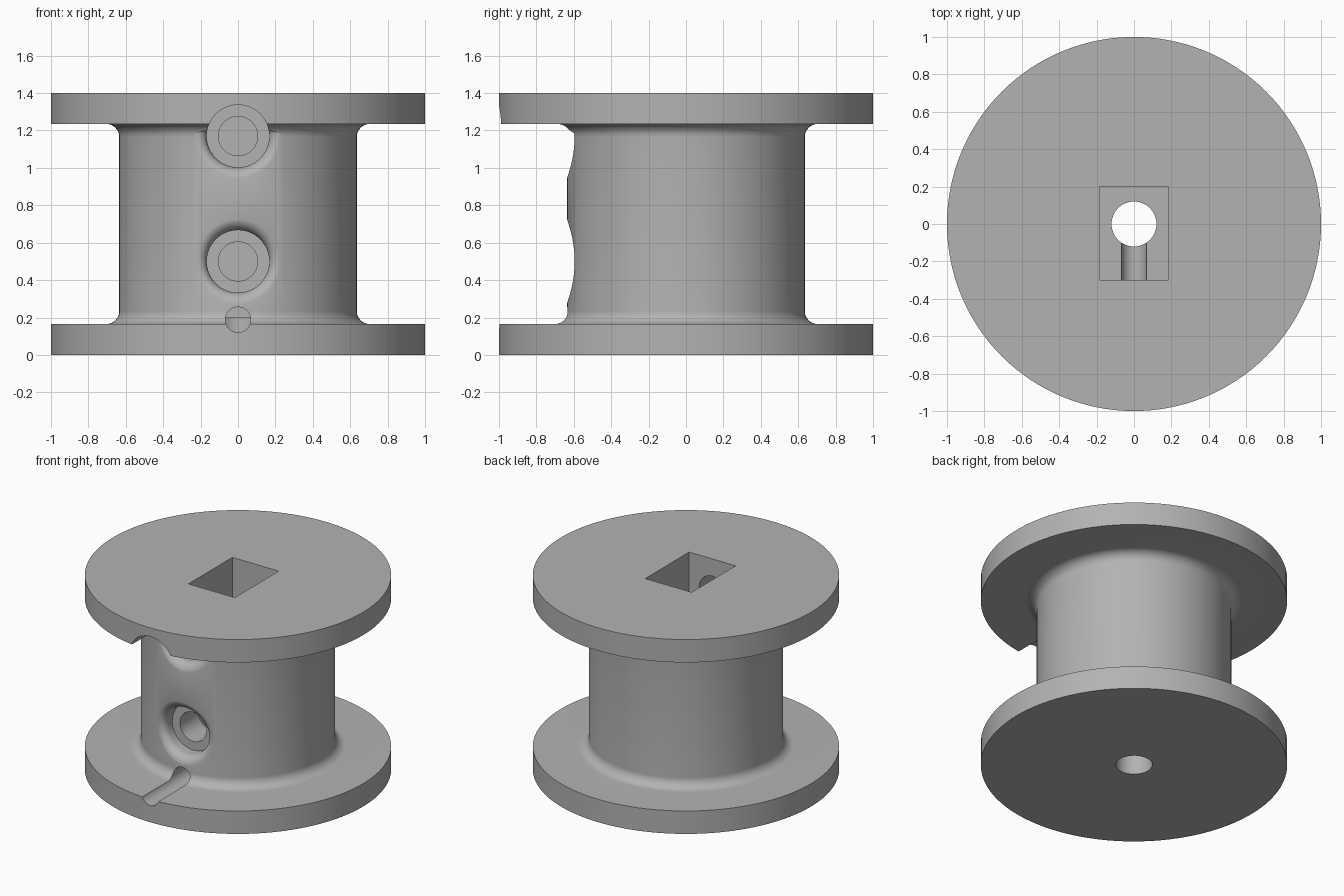
import bpy, bmesh
from math import sin, cos, pi, sqrt, radians

if "Cube" in bpy.data.objects:
    bpy.data.objects.remove(bpy.data.objects["Cube"])

SEG = 128
FLANGE, HEIGHT, CORE, FILLET = 0.165, 1.4, 0.635, 0.07
BORE, FLARE = 0.167, 0.07

grey = bpy.data.materials.new("plain grey")
grey.use_nodes = True
grey.diffuse_color = (0.45, 0.45, 0.45, 1)
grey.node_tree.nodes["Principled BSDF"].inputs["Base Color"].default_value = (0.45, 0.45, 0.45, 1)


def skin(name, rings):
    """Closed solid from a stack of equal-sized rings, capped at both ends."""
    bm = bmesh.new()
    loops = [[bm.verts.new(p) for p in ring] for ring in rings]
    n = len(loops[0])
    for a, b in zip(loops, loops[1:]):
        for i in range(n):
            j = (i + 1) % n
            bm.faces.new((a[i], a[j], b[j], b[i]))
    bm.faces.new(loops[0][::-1])
    bm.faces.new(loops[-1])
    bmesh.ops.recalc_face_normals(bm, faces=bm.faces)
    mesh = bpy.data.meshes.new(name)
    bm.to_mesh(mesh)
    bm.free()
    mesh.materials.append(grey)
    obj = bpy.data.objects.new(name, mesh)
    bpy.context.collection.objects.link(obj)
    return obj


def circle(r, z, n=SEG):
    return [(r * cos(2 * pi * i / n), r * sin(2 * pi * i / n), z) for i in range(n)]


def front_hole(name, r, z, y0, y1, n=64):
    """Cylinder along y, for drilling from the front."""
    return skin(name, [[(x, y, z + h) for x, h, _ in circle(r, 0, n)] for y in (y0, y1)])


def counterbore(name, z, under_flange, n=96):
    """Bore whose mouth is rounded over along the curved core."""
    def ring(step=None, y=None, lift=0):
        pts = []
        for i in range(n):
            t = 2 * pi * (i + 0.5) / n
            f = FLARE
            if under_flange:      # the rounding fades out below the flange
                k = min(1, max(0, (0.4 - sin(t)) / 0.3))
                f = 0.003 + (FLARE - 0.003) * k * k * (3 - 2 * k)
            a = (step or 0) * pi / 2
            r = BORE + (f * (1 - cos(a)) if step is not None else 0)
            x = r * cos(t)
            depth = f * (1 - sin(a)) - 0.0015 if step is not None else -lift
            pts.append((x, y if y is not None else depth - sqrt(CORE ** 2 - x * x), z + r * sin(t)))
        return pts
    rings = [ring(y=-0.51)] + [ring(step=s / 10) for s in range(11)]
    rings += [ring(lift=0.012), ring(y=-1.1)]
    return skin(name, rings)


# Spool body: flanges and core with rounded roots
low = [(CORE + FILLET * (1 - sin(a)), FLANGE + FILLET * (1 - cos(a)))
       for a in (i * pi / 20 for i in range(11))]
half = [(1, 0), (1, FLANGE)] + low
profile = half + [(r, HEIGHT - z) for r, z in reversed(half)]
spool = skin("spool_body", [circle(r, z) for r, z in profile])

# Cutters: square pocket, axle hole, screw bores and cord hole
pocket = skin("pocket_cutter", [[(-0.185, -0.3, z), (0.185, -0.3, z),
                                 (0.185, 0.2, z), (-0.185, 0.2, z)] for z in (0.2, 1.5)])
cutters = [
    pocket,
    skin("axle_cutter", [circle(0.12, z, 64) for z in (-0.1, 0.4)]),
    front_hole("cord_cutter", 0.068, 0.188, -1.1, -0.05),
]
for label, z, under in (("lower", 0.5, False), ("upper", 1.17, True)):
    cutters.append(counterbore(label + "_bore_cutter", z, under))
    cutters.append(front_hole(label + "_screw_cutter", 0.105, z, -0.6, -0.25))

bpy.context.view_layer.objects.active = spool
for cutter in cutters:
    cutter.hide_render = True
    mod = spool.modifiers.new(cutter.name, "BOOLEAN")
    mod.operation = "DIFFERENCE"
    mod.solver = "EXACT"
    mod.object = cutter
    bpy.ops.object.modifier_apply(modifier=mod.name)
    bpy.data.objects.remove(cutter)

# Smooth the round walls, keep the rims crisp
bpy.ops.object.select_all(action="DESELECT")
spool.select_set(True)
bpy.ops.object.shade_smooth_by_angle(angle=radians(30))
